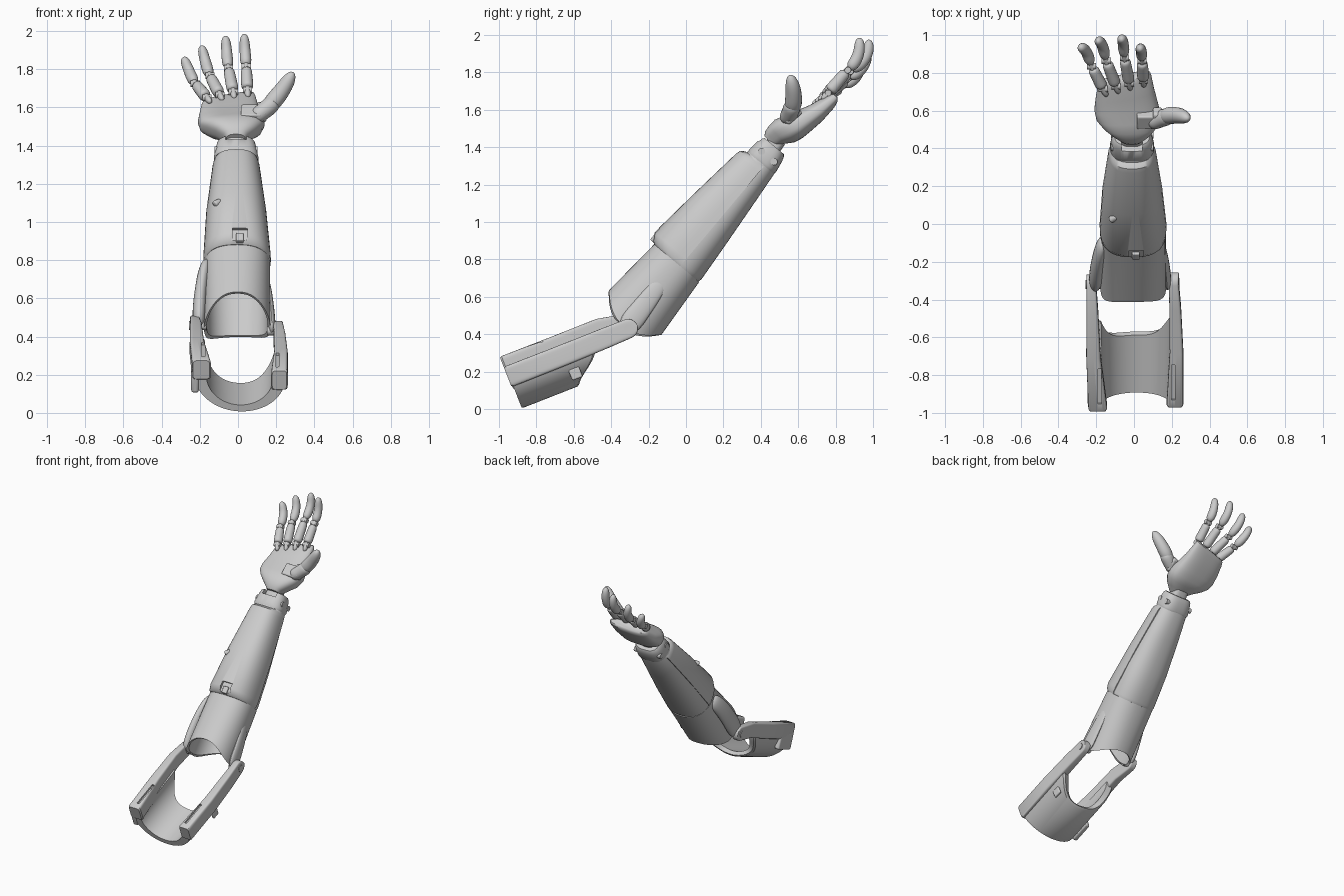
import bpy, bmesh
from math import sin, cos, pi, radians
from mathutils import Matrix, Vector as V

if "Cube" in bpy.data.objects:
    bpy.data.objects.remove(bpy.data.objects["Cube"])


def frame(y, z, deg):
    # local x = width, local y = along the limb, local z = palm-side normal
    return Matrix.Translation((0, y, z)) @ Matrix.Rotation(radians(deg), 4, 'X')


FOREARM, CUFF, HAND = frame(-.05, .78, 50), frame(-.94, .15, 21.4), frame(.48, 1.42, 40.6)
WORLD = Matrix()


def skin(name, rings, m=WORLD):
    bm = bmesh.new()
    rows = [[bm.verts.new(m @ V(p)) for p in r] for r in rings]
    n = len(rows[0])
    for a, b in zip(rows, rows[1:]):
        for i in range(n):
            j = (i + 1) % n
            bm.faces.new((a[i], a[j], b[j], b[i]))
    bm.faces.new(rows[0][::-1])
    bm.faces.new(rows[-1])
    bmesh.ops.recalc_face_normals(bm, faces=bm.faces)
    me = bpy.data.meshes.new(name)
    bm.to_mesh(me)
    bm.free()
    ob = bpy.data.objects.new(name, me)
    bpy.context.collection.objects.link(ob)
    return ob


def power(v, e):
    return (1 if v > 0 else -1) * abs(v) ** (2 / e)


def oval(s, cx, cz, rx, rz, e=2.4, skew=0, half=False, n=48):
    angles = [2 * pi * i / n for i in range(n // 2 + 1 if half else n)]
    pts = [(cx + rx * power(cos(a), e), cz + rz * power(sin(a), e)) for a in angles]
    return [(x, s + skew * x, z) for x, z in pts]


def blob(name, p0, p1, p2, r0, r1, wide=1.0, p=6, n=18):
    # round-ended limb along a quadratic curve
    p0, p1, p2 = V(p0), V(p1), V(p2)
    rings = []
    for k in range(n + 1):
        t = .5 - .5 * cos(pi * (.03 + .94 * k / n))
        c = p0 * (1 - t) ** 2 + p1 * 2 * t * (1 - t) + p2 * t * t
        T = ((p1 - p0) * (1 - t) + (p2 - p1) * t).normalized()
        u = (V((1, 0, 0)) - T * T.x).normalized()
        v = T.cross(u)
        r = (r0 + (r1 - r0) * t) * (1 - abs(2 * t - 1) ** p) ** (.5)
        rings.append([c + u * r * wide * cos(a) + v * r * sin(a)
                      for a in (2 * pi * i / 20 for i in range(20))])
    return skin(name, rings)


def box(name, m, c, size, bevel=0):
    x, y, z = (d / 2 for d in size)
    ob = skin(name, [[(c[0] + i * x, c[1] + s * y, c[2] + j * z)
                      for i, j in ((-1, -1), (1, -1), (1, 1), (-1, 1))] for s in (-1, 1)], m)
    if bevel:
        b = ob.modifiers.new("bevel", 'BEVEL')
        b.width, b.segments = bevel, 3
    return ob


def pin(name, m, x0, x1, y, z, r):
    return skin(name, [[(x, y + r * cos(a), z + r * sin(a))
                        for a in (2 * pi * i / 20 for i in range(20))] for x in (x0, x1)], m)


def cut(ob, m, c, size):
    k = box(ob.name + "_cutter", m, c, size)
    k.hide_render = True
    k.hide_set(True)
    b = ob.modifiers.new("cut", 'BOOLEAN')
    b.operation, b.object, b.solver = 'DIFFERENCE', k, 'EXACT'


# forearm back shell and raised front cover
skin("forearm_shell", [oval(*q) for q in (
    (0, -.005, 0, .168, .152), (.02, -.005, 0, .172, .157), (.25, -.008, 0, .162, .137),
    (.5, -.01, 0, .137, .113), (.7, -.01, 0, .113, .093), (.72, -.01, 0, .106, .086))], FOREARM)
cover = skin("forearm_cover", [oval(*q, half=True) for q in (
    (0, -.005, -.025, .17, .183, 2.6), (.012, -.005, -.025, .176, .2, 2.6),
    (.05, -.005, -.025, .177, .222, 2.6), (.35, -.009, -.025, .158, .192, 2.6),
    (.655, -.01, -.025, .125, .158, 2.6), (.68, -.01, -.025, .12, .15, 2.6),
    (.695, -.01, -.025, .112, .125, 2.6))], FOREARM)
cut(cover, FOREARM, (.01, .035, .2), (.08, .1, .05))
box("cover_latch", FOREARM, (.01, .03, .165), (.04, .05, .05), .006)
blob("cover_catch", (-.125, .02, 1.09), (-.11, .03, 1.1), (-.09, .04, 1.11), .02, .015)


# elbow socket: open thick-walled tube whose rim dips at the sides
def socket_ring(k, inset):
    out = []
    for x, s, z in oval(0, -.004, 0, .172 + .002 * k - inset, .157 + .027 * k - inset, 2.3):
        c2 = (x / .17) ** 2
        out.append((x, -k * (.345 + .095 * min(1, c2) ** 1.2), z))
    return out


skin("elbow_socket", [socket_ring(k / 10, 0) for k in range(11)]
     + [socket_ring(k / 10, .014) for k in range(10, 0, -1)], FOREARM)

# upper arm cuff: rolled half pipe
sections = []
for i in range(41):
    a = pi + pi * i / 40
    end = .34 + .15 * cos(a) ** 4

    def pt(rx, rz, t):
        x, h = rx * cos(a), rz * sin(a)
        return (.01 + x * cos(.12) + h * sin(.12), t, .04 + h * cos(.12) - x * sin(.12))
    sections.append([pt(.237, .194, .005), pt(.24, .198, .02), pt(.24, .198, end - .015),
                     pt(.23, .188, end), pt(.185, .162, end - .01), pt(.175, .158, .005)])
skin("arm_cuff", sections, CUFF)

# hinge bars with rounded ends, slots and pivot screws
for side, sgn, h, xs, rs in (("right", 1, .025, (.217, .225, .211), (.044, .036, .026)),
                             ("left", -1, .083, (-.192, -.215, -.226), (.05, .038, .026))):
    hp = .03 if sgn > 0 else .06
    st = [(-.005, xs[0], h, rs[0] - .006, .052), (.005, xs[0], h, rs[0], .058),
          (.3, xs[1], h, rs[1], .057), (.55, (xs[1] + xs[2]) / 2, h + .003, .031, .055)]
    st += [(.69 + .052 * sin(f), xs[2], hp, rs[2], .052 * cos(f))
           for f in (radians(d) for d in (0, 25, 45, 62, 76, 86))]
    bar = skin(side + "_hinge_bar", [oval(*q, 6) for q in st], CUFF)
    cut(bar, CUFF, (xs[0] - sgn * .01, .14, h + .058), (.018, .2, .03))
    pin(side + "_pivot_screw", CUFF, xs[2] - sgn * .06, xs[2] + sgn * .031, .69, hp, .024)
blob("left_hinge_boss", (-.16, -.08, .79), (-.2, -.2, .68), (-.205, -.33, .44), .055, .07, .55)
blob("right_hinge_boss", (.15, -.12, .7), (.172, -.2, .58), (.178, -.33, .42), .04, .065, .35)
box("cuff_clip", CUFF, (-.225, .08, .01), (.04, .16, .12), .012)
box("cuff_rear_tab", CUFF, (.215, .34, -.09), (.02, .06, .06), .008)

# wrist gauntlet, screws and joint
gauntlet = skin("wrist_gauntlet", [oval(*q, 2.8) for q in (
    (.7, -.01, 0, .112, .09), (.715, -.01, 0, .117, .094), (.78, -.01, .003, .106, .085),
    (.805, -.01, .005, .1, .078), (.815, -.01, .006, .092, .07))], FOREARM)
cut(gauntlet, FOREARM, (-.01, .81, .06), (.11, .06, .08))
for k, n in enumerate((.036, -.05)):
    for sgn in (-1, 1):
        pin(f"wrist_screw_{k}_{sgn}", FOREARM, -.01, -.01 + sgn * .112, .75, n, .019)
skin("wrist_joint", [oval(*q, 3) for q in (
    (.76, -.012, .005, .06, .05), (.86, -.012, .01, .058, .045))], FOREARM)

# palm with slanted knuckle edge
skin("palm", [oval(*q[:5], 2.7, q[5]) for q in (
    (-.02, -.012, .03, .05, .04, 0), (0, -.012, .032, .066, .054, 0),
    (.035, -.015, .032, .105, .064, 0), (.08, -.02, .02, .145, .08, .03),
    (.13, -.03, .006, .17, .077, .08), (.19, -.042, -.004, .168, .068, .12),
    (.27, -.048, -.016, .155, .055, .2), (.36, -.05, -.019, .142, .04, .26),
    (.385, -.05, -.019, .135, .03, .26), (.393, -.05, -.019, .125, .018, .26))], HAND)

# thumb on its mount
box("thumb_mount", HAND, (.07, .15, .06), (.11, .09, .07), .01)
box("thumb_clevis", HAND, (.125, .165, .065), (.05, .1, .07), .014)
blob("thumb_base", (.08, .53, 1.545), (.14, .56, 1.58), (.2, .575, 1.64), .042, .048, 1, 5)
blob("thumb_tip", (.145, .565, 1.59), (.235, .59, 1.68), (.288, .555, 1.785), .052, .034, 1, 3.5)

# four fingers: knuckle link, first segment, hinge, curved tip
fingers = {
    "little": ((-.163, .715, 1.65), (-.224, .835, 1.725), (-.285, .93, 1.865)),
    "ring": ((-.095, .73, 1.665), (-.147, .865, 1.765), (-.192, .965, 1.925)),
    "middle": ((-.025, .745, 1.68), (-.05, .88, 1.805), (-.066, .975, 1.975)),
    "index": ((.05, .76, 1.69), (.043, .865, 1.812), (.032, .925, 1.985))}
for name, (a, b, c) in fingers.items():
    a, b, c = V(a), V(b), V(c)
    d = (b - a).normalized()
    blob(name + "_finger_link", a - d * .05, (a + b) / 2, b + d * .035, .019, .018, .9, 10)
    blob(name + "_finger_base", a + d * .012, (a + b) / 2, b - d * .012, .034, .03, .95, 10)
    pin(name + "_knuckle_pin", WORLD, a.x - .024, a.x + .024, a.y, a.z, .017)
    pin(name + "_finger_pin", WORLD, b.x - .024, b.x + .024, b.y, b.z, .017)
    bend = V(((b.x + c.x) / 2, c.y + .015, b.z * .6 + c.z * .4))
    blob(name + "_finger_tip", b + d * .01, bend, c, .034, .027, .93, 5)

# smooth shading with crisp edges
for ob in bpy.data.objects:
    if not ob.hide_render:
        ob.select_set(True)
        bpy.context.view_layer.objects.active = ob
bpy.ops.object.shade_smooth_by_angle(angle=radians(35))
